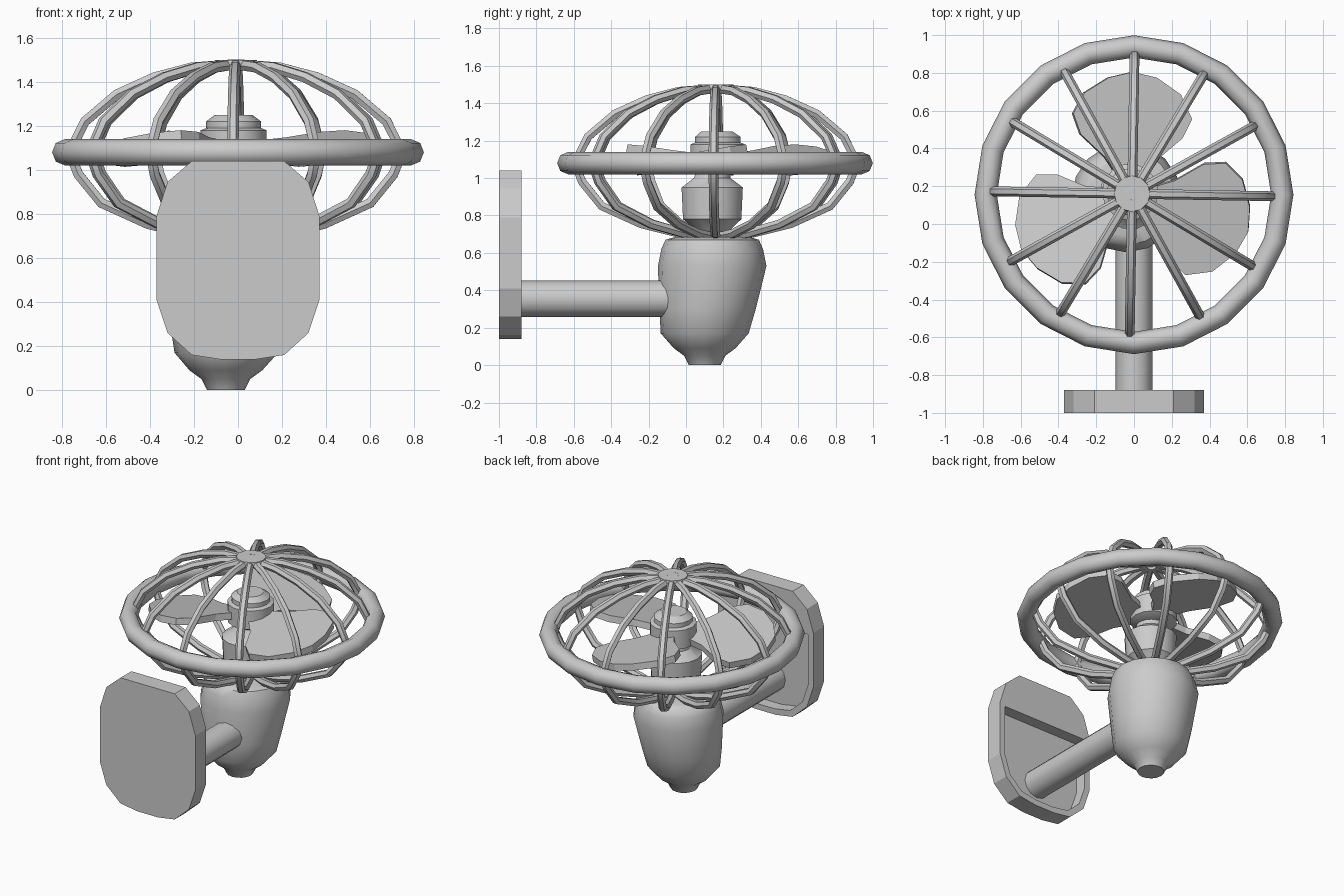
import bpy, bmesh, math
from mathutils import Matrix, Vector

if "Cube" in bpy.data.objects:
    bpy.data.objects.remove(bpy.data.objects["Cube"])

CX, CY = 0.0, 0.155          # fan axis


def finish(name, bm, smooth=None):
    bmesh.ops.recalc_face_normals(bm, faces=bm.faces)
    me = bpy.data.meshes.new(name)
    bm.to_mesh(me)
    bm.free()
    ob = bpy.data.objects.new(name, me)
    bpy.context.collection.objects.link(ob)
    if smooth:
        bpy.ops.object.select_all(action='DESELECT')
        ob.select_set(True)
        bpy.context.view_layer.objects.active = ob
        bpy.ops.object.shade_smooth_by_angle(angle=math.radians(smooth))
    return ob


def loft(name, sections, n=14, matrix=None, smooth=40):
    """Stack of circles given as (z, x, y, radius), capped at both ends."""
    bm = bmesh.new()
    rings = [[bm.verts.new((x + r * math.cos(2 * math.pi * i / n),
                            y + r * math.sin(2 * math.pi * i / n), z))
              for i in range(n)] for z, x, y, r in sections]
    for a, b in zip(rings, rings[1:]):
        for i in range(n):
            j = (i + 1) % n
            bm.faces.new((a[i], a[j], b[j], b[i]))
    bm.faces.new(rings[0][::-1])
    bm.faces.new(rings[-1])
    if matrix:
        bm.transform(matrix)
    return finish(name, bm, smooth)


def slab(name, pts, depth, matrix):
    """Outline in local xy extruded along local z."""
    bm = bmesh.new()
    f = bm.faces.new([bm.verts.new((x, y, 0)) for x, y in pts])
    ext = bmesh.ops.extrude_face_region(bm, geom=[f])
    bmesh.ops.translate(bm, vec=(0, 0, depth),
                        verts=[v for v in ext['geom'] if isinstance(v, bmesh.types.BMVert)])
    bm.transform(matrix)
    return finish(name, bm)


# wall plate, hollowed at the back below a step
half = [(0.08, 0.14), (0.21, 0.16), (0.32, 0.26), (0.37, 0.41),
        (0.37, 0.79), (0.32, 0.945), (0.21, 1.04)]
outline = half + [(-x, z) for x, z in reversed(half)]


def facing(y):
    # local xy -> world xz, extruding toward -y from the given y
    return Matrix.Translation((0, y, 0)) @ Matrix.Rotation(math.pi / 2, 4, 'X')


plate = slab("wall_plate", outline, 0.12, facing(-0.88))
low = [(0.07, 0.18), (0.19, 0.2), (0.285, 0.285), (0.33, 0.42), (0.33, 0.77)]
cutter = slab("plate_cutter", low + [(-x, z) for x, z in reversed(low)], 0.18, facing(-0.78))
cutter.hide_render = True
mod = plate.modifiers.new("recess", 'BOOLEAN')
mod.object, mod.operation, mod.solver = cutter, 'DIFFERENCE', 'EXACT'
bpy.ops.object.select_all(action='DESELECT')
bpy.context.view_layer.objects.active = plate
plate.select_set(True)
bpy.ops.object.modifier_apply(modifier="recess")
bpy.data.objects.remove(cutter)

# support arm
loft("support_arm", [(0, 0, 0.355, 0.098), (1.02, 0, 0.355, 0.098)], n=12,
     matrix=Matrix.Translation((0, 0.05, 0)) @ Matrix.Rotation(math.pi / 2, 4, 'X'))

# motor housing, leaning slightly toward its foot
loft("motor_housing", [(0.0, -0.055, 0.10, 0.085), (0.05, -0.055, 0.10, 0.11),
                       (0.09, -0.055, 0.10, 0.165), (0.17, -0.053, 0.10, 0.235),
                       (0.30, -0.05, 0.115, 0.258), (0.53, -0.04, 0.14, 0.29),
                       (0.62, -0.037, 0.14, 0.272), (0.67, -0.035, 0.14, 0.25),
                       (0.685, -0.035, 0.14, 0.20)], n=16, smooth=50)

# motor neck inside the cage
loft("motor_neck", [(0.67, -0.02, 0.145, 0.06), (0.72, -0.02, 0.145, 0.09),
                    (0.78, -0.02, 0.14, 0.16), (0.95, -0.02, 0.14, 0.168),
                    (1.0, -0.02, 0.14, 0.10), (1.06, -0.02, 0.15, 0.09)])

# blade hub
loft("blade_hub", [(1.03, -0.02, 0.165, 0.11), (1.05, -0.02, 0.17, 0.15),
                   (1.18, -0.02, 0.17, 0.15), (1.19, -0.02, 0.17, 0.125),
                   (1.22, -0.02, 0.17, 0.125), (1.25, -0.02, 0.165, 0.085)], smooth=30)

# three pitched blades
blade = [(0.08, 0.07), (0.2, 0.15), (0.32, 0.28), (0.43, 0.32), (0.54, 0.26), (0.62, 0.13),
         (0.65, 0.0), (0.62, -0.13), (0.53, -0.26), (0.4, -0.32), (0.3, -0.27),
         (0.2, -0.15), (0.08, -0.07)]
for k, ang in enumerate((90, 207, -17)):
    m = (Matrix.Translation((CX - 0.015, CY, 1.075))
         @ Matrix.Rotation(math.radians(ang), 4, 'Z')
         @ Matrix.Rotation(math.radians(11), 4, 'X'))
    slab(f"fan_blade_{k + 1}", blade, 0.045, m)

# outer cage ring
bm = bmesh.new()
SEG, SIDES = 20, 8
grid = []
for i in range(SEG):
    a = 2 * math.pi * i / SEG
    row = []
    for j in range(SIDES):
        b = 2 * math.pi * j / SIDES
        r = 0.785 + 0.059 * math.cos(b)
        row.append(bm.verts.new((CX + r * math.cos(a), CY + r * math.sin(a),
                                 1.08 + 0.06 * math.sin(b))))
    grid.append(row)
for i in range(SEG):
    for j in range(SIDES):
        p, q, t = grid[i], grid[(i + 1) % SEG], (j + 1) % SIDES
        bm.faces.new((p[j], q[j], q[t], p[t]))
finish("cage_ring", bm, 60)

# twelve bowed cage wires
path = [(0.03, 1.478), (0.2, 1.465), (0.37, 1.42), (0.54, 1.343), (0.685, 1.22), (0.755, 1.08),
        (0.715, 0.98), (0.61, 0.85), (0.40, 0.755), (0.2, 0.705), (0.03, 0.685)]
for k in range(12):
    a = math.radians(30 * k - 1)
    cu = bpy.data.curves.new(f"cage_wire_{k + 1}", 'CURVE')
    cu.dimensions = '3D'
    cu.bevel_depth = 0.026
    cu.bevel_resolution = 1
    cu.use_fill_caps = True
    sp = cu.splines.new('POLY')
    sp.points.add(len(path) - 1)
    for p, (r, z) in zip(sp.points, path):
        p.co = (CX - 0.01 + r * math.cos(a), CY + 0.005 + r * math.sin(a), z, 1)
    ob = bpy.data.objects.new(cu.name, cu)
    bpy.context.collection.objects.link(ob)
    bpy.ops.object.select_all(action='DESELECT')
    ob.select_set(True)
    bpy.context.view_layer.objects.active = ob
    bpy.ops.object.convert(target='MESH')
    bpy.ops.object.shade_smooth_by_angle(angle=math.radians(50))

# cap where the wires meet
loft("cage_cap", [(1.475, -0.01, 0.16, 0.10), (1.5, -0.01, 0.16, 0.095)], n=12)
